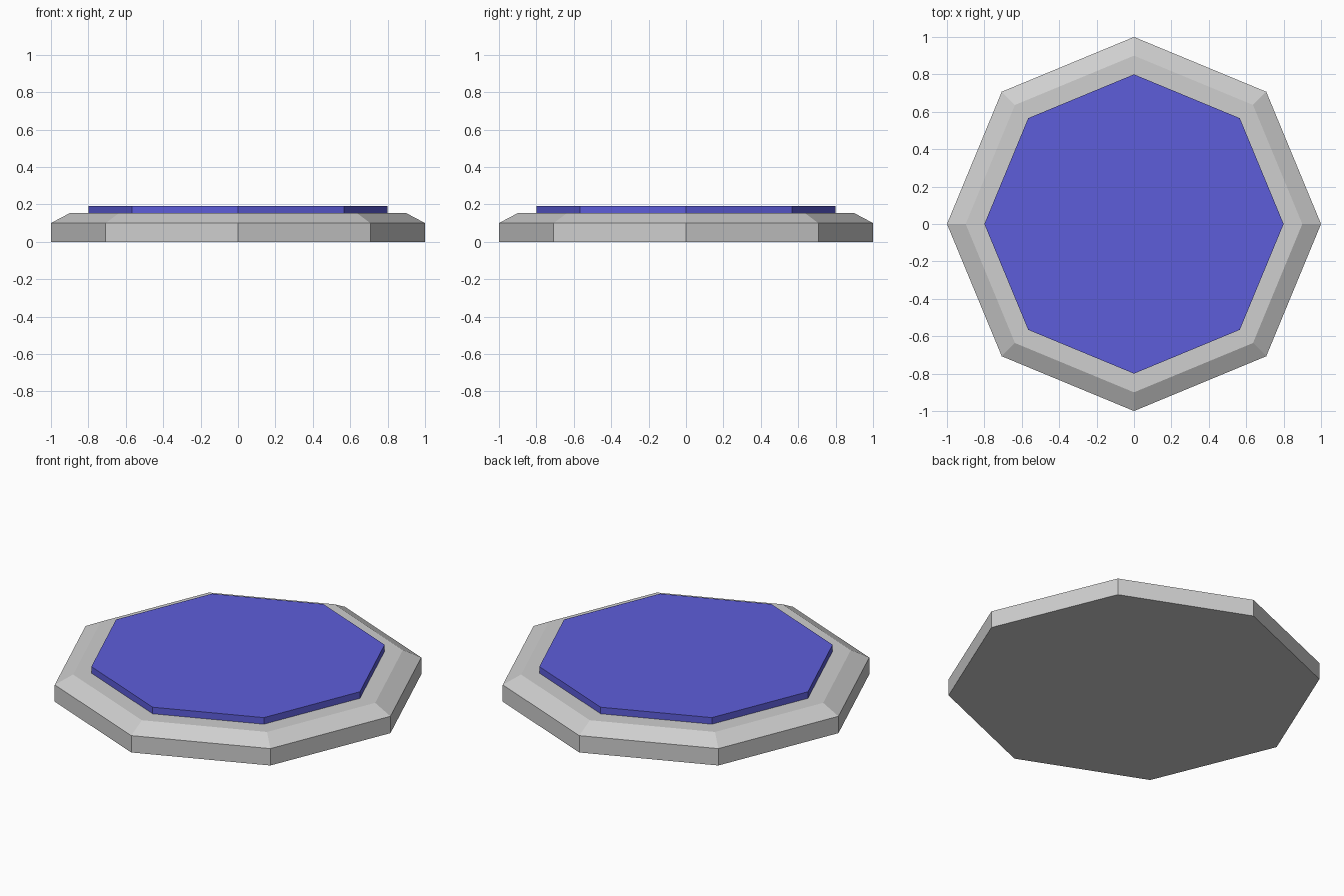
import bpy, bmesh
from math import cos, sin, tau

cube = bpy.data.objects.get("Cube")
if cube:
    bpy.data.objects.remove(cube, do_unlink=True)

SIDES = 8


def make_material(name, rgb):
    mat = bpy.data.materials.new(name)
    mat.use_nodes = True
    colour = (*rgb, 1.0)
    mat.diffuse_color = colour
    bsdf = next(n for n in mat.node_tree.nodes if n.type == 'BSDF_PRINCIPLED')
    bsdf.inputs["Base Color"].default_value = colour
    return mat


def octagonal_solid(name, profile, mat):
    """Stack octagonal rings given as (radius, height), capped at both ends."""
    bm = bmesh.new()
    rings = [[bm.verts.new((r * cos(tau * i / SIDES), r * sin(tau * i / SIDES), z))
              for i in range(SIDES)] for r, z in profile]
    for low, high in zip(rings, rings[1:]):
        for i in range(SIDES):
            j = (i + 1) % SIDES
            bm.faces.new((low[i], low[j], high[j], high[i]))
    bm.faces.new(rings[0][::-1])
    bm.faces.new(rings[-1])
    mesh = bpy.data.meshes.new(name)
    bm.to_mesh(mesh)
    bm.free()
    mesh.materials.append(mat)
    obj = bpy.data.objects.new(name, mesh)
    bpy.context.collection.objects.link(obj)
    return obj


grey = make_material("stone_grey", (0.62, 0.62, 0.62))
blue = make_material("pad_blue", (0.11, 0.11, 0.7))

# Base slab with a chamfered upper rim
octagonal_solid("base", [(1.0, 0.0), (1.0, 0.1), (0.9, 0.153)], grey)

# Raised pad on top
octagonal_solid("top_pad", [(0.8, 0.153), (0.8, 0.192)], blue)
